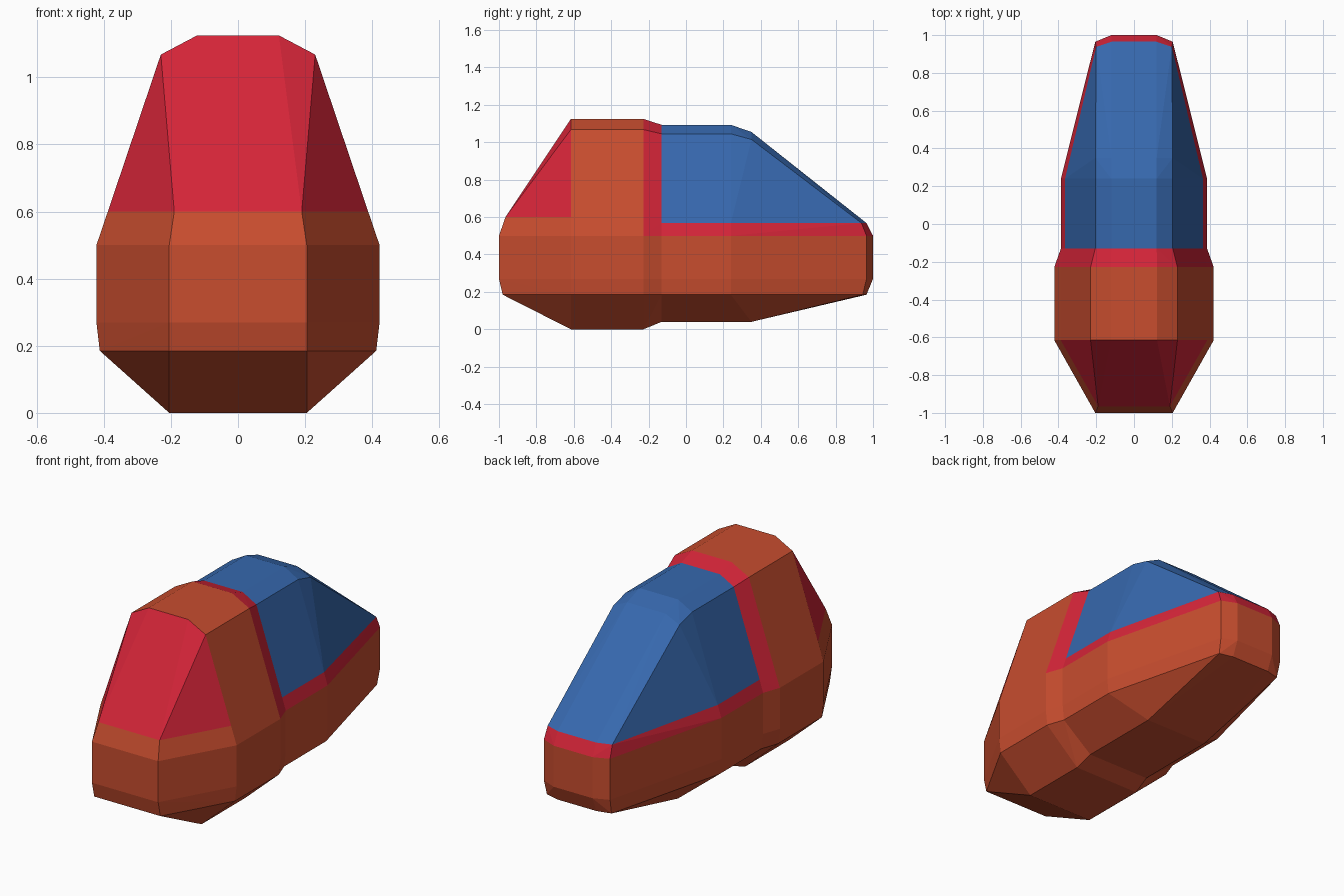
import bpy, bmesh
from mathutils import Vector

if "Cube" in bpy.data.objects:
    bpy.data.objects.remove(bpy.data.objects["Cube"])

# Half cross-sections (x, z), listed from the underside to the roof
FRONT = [(.205, 0), (.412, .185), (.422, .27), (.422, .5), (.388, .6), (.23, 1.068), (.122, 1.125)]
REAR = [(.195, .04), (.378, .185), (.387, .27), (.387, .5), (.365, .568), (.205, 1.045), (.12, 1.093)]


def station(profile, y):
    return [Vector((x, y, z)) for x, z in profile]


# Full-height stations
s_front, s_waist = station(FRONT, -.615), station(FRONT, -.228)
s_rear, s_mid = station(REAR, -.13), station(REAR, .24)

# Nose columns: lower points pull forward, roof and floor stay on the front station
nose = [s_front[0]] + [Vector(p) for p in
        [(.205, -.98, .185), (.205, -1, .27), (.205, -1, .5), (.19, -.965, .6)]]
nose_outer = nose + [s_front[5], s_front[6]]
nose_inner = nose + [s_front[6], s_front[6]]

# Tail columns: chamfered corner, then the narrow end
tail_floor, tail_roof = Vector((.195, .35, .04)), Vector((.12, .35, 1.055))
tail_outer = [tail_floor] + [Vector(p) for p in
              [(.2, .945, .185), (.205, .965, .27), (.205, .965, .5),
               (.2, .938, .568), (.205, .35, 1.015)]] + [tail_roof]
tail_inner = [tail_floor] + [Vector(p) for p in
              [(.12, .965, .185), (.12, 1, .27), (.12, 1, .5),
               (.12, .965, .568)]] + [tail_roof, tail_roof]
stations = [nose_inner, nose_outer, s_front, s_waist, s_rear, s_mid, tail_outer, tail_inner]

parts = {n: bmesh.new() for n in ("hull", "windshield", "trim", "canopy")}


def part_for(zone, k):
    """Which panel a strip belongs to, by lengthwise zone and height step."""
    if zone < 2:
        return "windshield" if k >= 4 else "hull"
    if zone == 2 or k < 3:
        return "hull"
    return "trim" if zone == 3 or k == 3 else "canopy"


def add_face(name, pts):
    """Add one outward-facing panel, dropping collapsed corners."""
    pts = [p for i, p in enumerate(pts) if (p - pts[i - 1]).length > 1e-4]
    if len(pts) < 3:
        return
    centre = sum(pts, Vector()) / len(pts)
    core = Vector((0, max(-.55, min(.3, centre.y)), .45))
    tris = [pts]
    if len(pts) == 4:
        a, b, c, d = pts
        n = (c - a).cross(d - b).normalized()
        if n.dot(centre - core) < 0:
            n = -n
        bend = n.dot((a + c) - (b + d))
        if bend > 1e-3:
            tris = [[a, b, c], [a, c, d]]
        elif bend < -1e-3:
            tris = [[a, b, d], [b, c, d]]
    bm = parts[name]
    for t in tris:
        n = (t[1] - t[0]).cross(t[2] - t[0])
        if n.length < 1e-6:
            continue
        if n.dot(sum(t, Vector()) / len(t) - core) < 0:
            t = t[::-1]
        bm.faces.new([bm.verts.new(p) for p in t])


def mirror(p):
    return Vector((-p.x, p.y, p.z))


# Skin the sides, roof and floor between neighbouring stations
for zone, (a, b) in enumerate(zip(stations, stations[1:])):
    for k in range(6):
        quad = [a[k], a[k + 1], b[k + 1], b[k]]
        add_face(part_for(zone, k), quad)
        add_face(part_for(zone, k), [mirror(p) for p in quad])
    for k in (0, 6):
        add_face(part_for(zone, k), [a[k], mirror(a[k]), mirror(b[k]), b[k]])

# Close the nose and tail with strips across the centre
for zone, s in ((0, nose_inner), (6, tail_inner)):
    for k in range(6):
        add_face(part_for(zone, k), [s[k], s[k + 1], mirror(s[k + 1]), mirror(s[k])])

# Turn each panel set into a coloured object
orange, red, blue = (.58, .075, .028, 1), (.66, .018, .04, 1), (.037, .138, .42, 1)
paint = {}
for name, colour in (("orange_paint", orange), ("red_paint", red), ("blue_glass", blue)):
    paint[name] = bpy.data.materials.new(name)
    paint[name].diffuse_color = colour
finish = {"hull": "orange_paint", "windshield": "red_paint", "trim": "red_paint", "canopy": "blue_glass"}

for name, bm in parts.items():
    bmesh.ops.remove_doubles(bm, verts=bm.verts, dist=1e-4)
    mesh = bpy.data.meshes.new(name)
    bm.to_mesh(mesh)
    bm.free()
    mesh.materials.append(paint[finish[name]])
    bpy.context.collection.objects.link(bpy.data.objects.new(name, mesh))

for m in bpy.data.materials:
    if m.users and not m.is_grease_pencil:
        m.use_nodes = True
        m.node_tree.nodes["Principled BSDF"].inputs["Base Color"].default_value = m.diffuse_color
